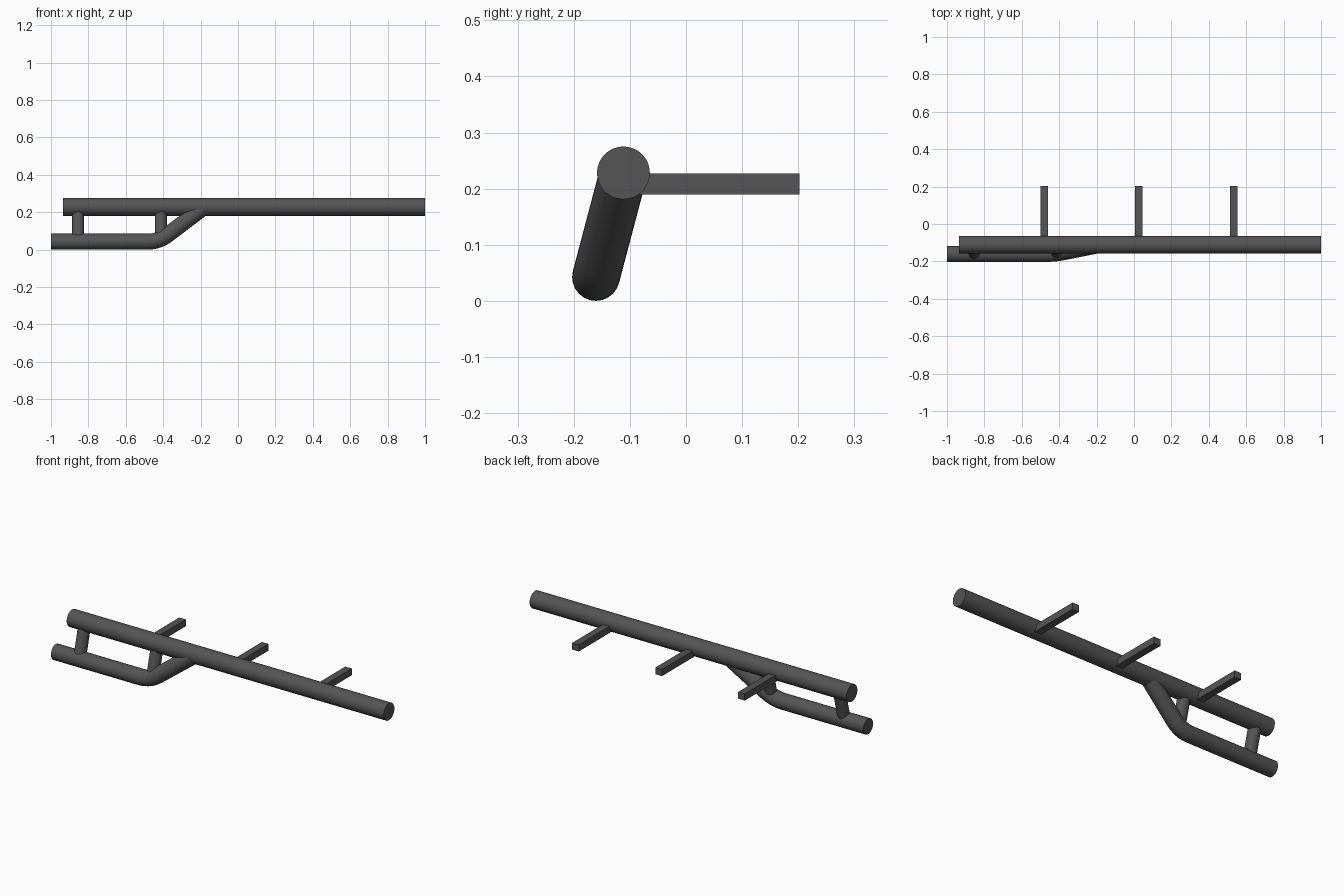
import bpy
from mathutils import Vector

if "Cube" in bpy.data.objects:
    bpy.data.objects.remove(bpy.data.objects["Cube"])

MAIN_Y, MAIN_Z, MAIN_R = -0.1115, 0.228, 0.047
LOW_Y, LOW_Z, LOW_R = -0.1605, 0.0425, 0.0425

mat = bpy.data.materials.new("dark_grey")
mat.diffuse_color = (0.09, 0.09, 0.09, 1)
mat.use_nodes = True
mat.node_tree.nodes["Principled BSDF"].inputs["Base Color"].default_value = mat.diffuse_color


def finish(obj, name):
    obj.name = name
    obj.data.materials.append(mat)


def rod(name, a, b, radius):
    """Capped cylinder between two points."""
    a, b = Vector(a), Vector(b)
    bpy.ops.mesh.primitive_cylinder_add(vertices=48, radius=radius, depth=(b - a).length,
                                        location=(a + b) / 2)
    obj = bpy.context.object
    obj.rotation_euler = (b - a).to_track_quat('Z', 'Y').to_euler()
    bpy.ops.object.shade_smooth_by_angle()
    finish(obj, name)


def bent_tube(name, start, corner, end, bend, radius):
    """Capped tube along two straight legs joined by a rounded bend."""
    start, corner, end = Vector(start), Vector(corner), Vector(end)
    p = corner + (start - corner).normalized() * bend
    q = corner + (end - corner).normalized() * bend
    arc = [p.lerp(corner, t / 10).lerp(corner.lerp(q, t / 10), t / 10) for t in range(11)]
    path = [start, *arc, end]
    curve = bpy.data.curves.new(name, 'CURVE')
    curve.dimensions = '3D'
    curve.bevel_depth = radius
    curve.bevel_resolution = 10
    curve.use_fill_caps = True
    spline = curve.splines.new('POLY')
    spline.points.add(len(path) - 1)
    for point, co in zip(spline.points, path):
        point.co = (*co, 1)
    obj = bpy.data.objects.new(name, curve)
    bpy.context.collection.objects.link(obj)
    bpy.ops.object.select_all(action='DESELECT')
    obj.select_set(True)
    bpy.context.view_layer.objects.active = obj
    bpy.ops.object.convert(target='MESH')
    obj = bpy.context.object
    bpy.ops.object.shade_smooth_by_angle()
    finish(obj, name)


# Long main bar
rod("main_bar", (-0.935, MAIN_Y, MAIN_Z), (1, MAIN_Y, MAIN_Z), MAIN_R)

# Lower bar that bends up into the main bar
bent_tube("lower_bar", (-1, LOW_Y, LOW_Z), (-0.425, LOW_Y, LOW_Z),
          (-0.18, MAIN_Y, MAIN_Z), 0.06, LOW_R)

# Short struts joining the two bars
for i, x in enumerate((-0.855, -0.412)):
    rod(f"strut_{i + 1}", (x, LOW_Y, LOW_Z), (x, MAIN_Y, MAIN_Z), 0.032)

# Square mounting pegs pointing backwards
for i, x in enumerate((-0.48, 0.025, 0.533)):
    y0, y1 = MAIN_Y, 0.202
    bpy.ops.mesh.primitive_cube_add(size=1, location=(x, (y0 + y1) / 2, 0.2085))
    peg = bpy.context.object
    peg.scale = (0.04, y1 - y0, 0.037)
    finish(peg, f"mounting_peg_{i + 1}")
